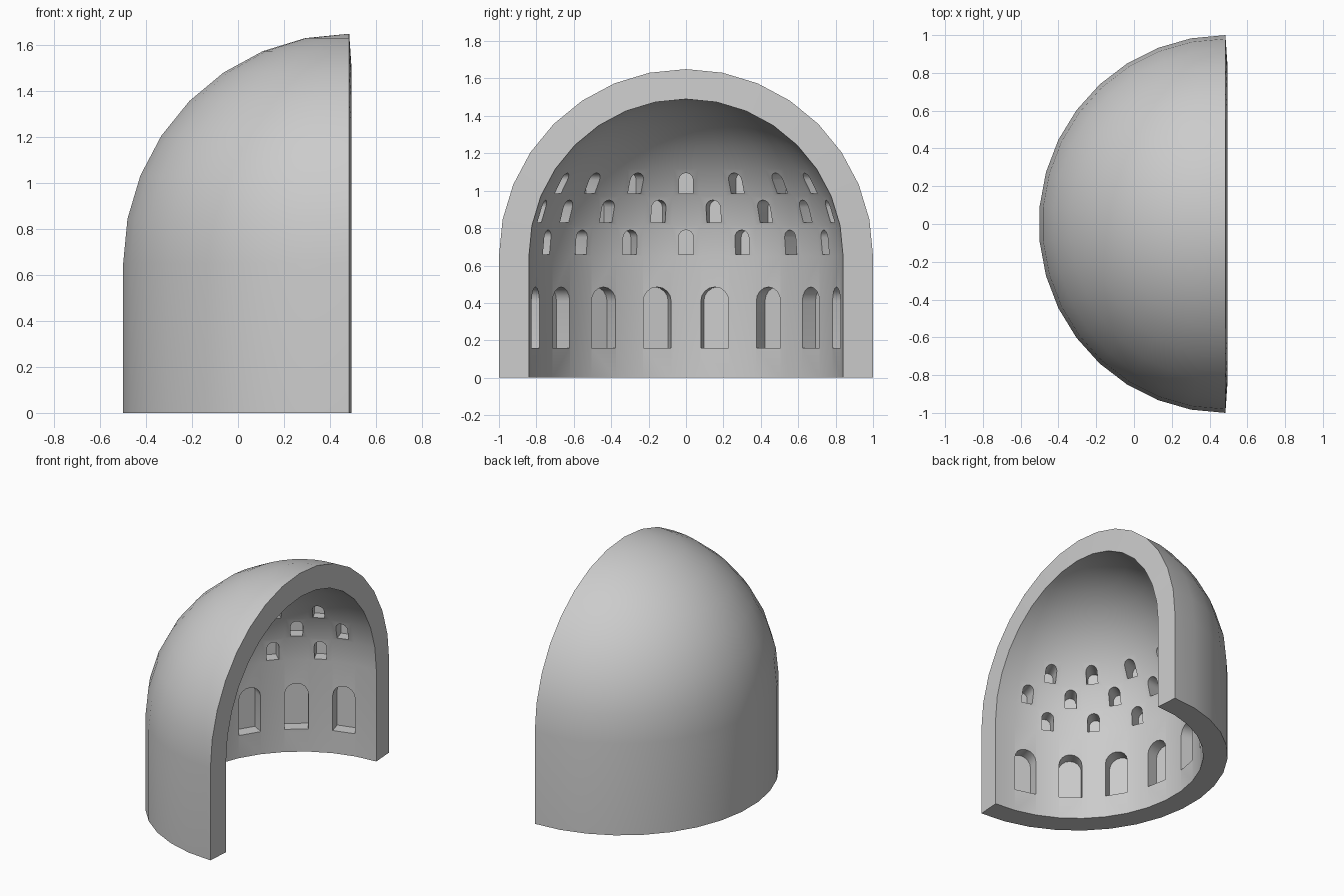
import bpy, bmesh
from math import sin, cos, pi, radians

if "Cube" in bpy.data.objects:
    bpy.data.objects.remove(bpy.data.objects["Cube"])

SEG, LAT, SPRING = 17, 8, 0.65      # facets round, rings up, height where the dome starts
R_IN, X_IN = 0.84, 0.495


def half_shell(bm, r, rx, xc):
    """Half cylinder topped by a quarter sphere; returns columns of verts and the pole."""
    rings = [(1, 0)] + [(cos(k * pi / 2 / LAT), SPRING + r * sin(k * pi / 2 / LAT)) for k in range(LAT)]
    pole = bm.verts.new((xc, 0, SPRING + r))
    cols = []
    for i in range(SEG + 1):
        a = -pi / 2 + pi * i / SEG
        cols.append([bm.verts.new((xc - rx * f * cos(a), r * f * sin(a), z)) for f, z in rings] + [pole])
    for a, b in zip(cols, cols[1:]):
        for k in range(LAT):
            bm.faces.new((a[k], b[k], b[k + 1], a[k + 1]))
        bm.faces.new((a[LAT], b[LAT], pole))
    return cols


def make_object(name, bm):
    bmesh.ops.recalc_face_normals(bm, faces=bm.faces)
    me = bpy.data.meshes.new(name)
    bm.to_mesh(me)
    bm.free()
    ob = bpy.data.objects.new(name, me)
    bpy.context.collection.objects.link(ob)
    return ob


# Thick half-dome wall
bm = bmesh.new()
outer = half_shell(bm, 1.0, 0.988, 0.484)
inner = half_shell(bm, R_IN, R_IN, X_IN)
for i in range(SEG):                                    # underside
    bm.faces.new((outer[i][0], outer[i + 1][0], inner[i + 1][0], inner[i][0]))
for i in (0, SEG):                                      # open front rim
    for k in range(LAT + 1):
        bm.faces.new((outer[i][k], outer[i][k + 1], inner[i][k + 1], inner[i][k]))
apse = make_object("apse", bm)


def niche(bm, ang, z0, z1, w, r0, r1):
    """Round-headed block pointing outwards along angle ang."""
    h = w / 2
    pts = [(-h, z0), (h, z0)] + [(h * cos(t * pi / 8), z1 - h + h * sin(t * pi / 8)) for t in range(9)]
    loops = []
    for r in (r0, r1):
        loops.append([bm.verts.new((X_IN - r * cos(ang) + u * sin(ang),
                                    r * sin(ang) + u * cos(ang), z)) for u, z in pts])
    a, b = loops
    bm.faces.new(a)
    bm.faces.new(b)
    for i in range(len(a)):
        j = (i + 1) % len(a)
        bm.faces.new((a[i], a[j], b[j], b[i]))


# Rows of blind niches: bottom, top, width, back radius, facet steps
bm = bmesh.new()
rows = [(0.16, 0.485, 0.152, 0.925, range(-7, 8, 2)),
        (0.66, 0.79, 0.08, 0.92, range(-6, 7, 2)),
        (0.83, 0.95, 0.078, 0.895, range(-7, 8, 2)),
        (0.985, 1.095, 0.075, 0.835, range(-6, 7, 2))]
for z0, z1, w, back, steps in rows:
    for s in steps:
        niche(bm, s * pi / SEG, z0, z1, w, 0.62, back)
cutter = make_object("niche_cutter", bm)
cutter.hide_render = True

# Carve and shade
bpy.context.view_layer.objects.active = apse
apse.select_set(True)
mod = apse.modifiers.new("niches", 'BOOLEAN')
mod.object, mod.operation, mod.solver = cutter, 'DIFFERENCE', 'EXACT'
bpy.ops.object.modifier_apply(modifier=mod.name)
bpy.data.objects.remove(cutter)
bpy.ops.object.shade_smooth_by_angle(angle=radians(30))
